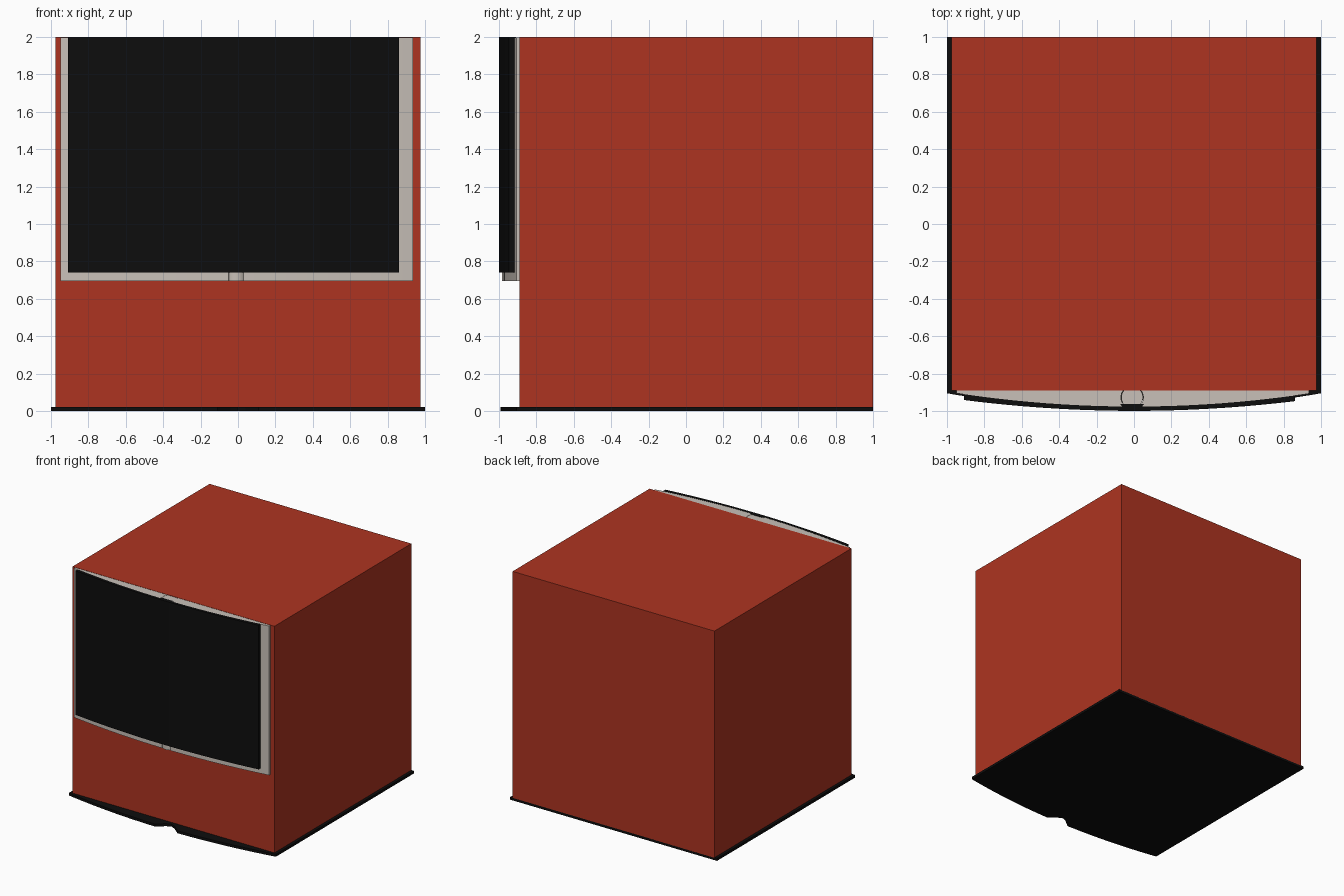
import bpy, bmesh, math

if "Cube" in bpy.data.objects:
    bpy.data.objects.remove(bpy.data.objects["Cube"])


def material(name, rgb):
    m = bpy.data.materials.new(name)
    m.diffuse_color = (*rgb, 1)
    m.use_nodes = True
    m.node_tree.nodes["Principled BSDF"].inputs["Base Color"].default_value = m.diffuse_color
    return m


RED = material("red", (0.42, 0.034, 0.015))
BEIGE = material("warm grey", (0.58, 0.53, 0.48))
BLACK = material("black", (0.004, 0.004, 0.004))


def prism(name, outline, z0, z1, mat):
    """Extrude a flat outline (x, y) from z0 to z1."""
    bm = bmesh.new()
    face = bm.faces.new([bm.verts.new((x, y, z0)) for x, y in outline])
    top = bmesh.ops.extrude_face_region(bm, geom=[face])["geom"]
    bmesh.ops.translate(bm, vec=(0, 0, z1 - z0),
                        verts=[v for v in top if isinstance(v, bmesh.types.BMVert)])
    bmesh.ops.recalc_face_normals(bm, faces=bm.faces)
    me = bpy.data.meshes.new(name)
    bm.to_mesh(me)
    bm.free()
    me.materials.append(mat)
    ob = bpy.data.objects.new(name, me)
    bpy.context.collection.objects.link(ob)
    return ob


def bow(x0, x1, y_mid, bulge, n=24):
    """Points along a shallow bowed front, bulge is the setback at x = +-1."""
    xs = [x0 + (x1 - x0) * i / n for i in range(n + 1)]
    return [(x, y_mid + bulge * x * x) for x in xs]


def arc(cx, cy, r, a0, a1, n):
    return [(cx + r * math.cos(math.radians(a0 + (a1 - a0) * i / n)),
             cy + r * math.sin(math.radians(a0 + (a1 - a0) * i / n)))
            for i in range(n + 1)]


# main cabinet
prism("cabinet", [(-0.975, -0.89), (0.975, -0.89), (0.975, 1), (-0.975, 1)],
      0.02, 2.0, RED)

# base plate with bowed front and a cut-out in the middle
notch = [(-0.04, -0.935), (0, -0.916), (0.04, -0.935)]
prism("base_plate",
      bow(-1, -0.11, -0.992, 0.087) + notch + bow(0.11, 1, -0.992, 0.087)
      + [(1, 1), (-1, 1)], 0, 0.022, BLACK)

# bowed backing panel with a round vertical groove opening to the front
cx, cy, r = -0.01, -0.927, 0.06
groove = arc(cx, cy, r, 230, -50, 24)
prism("backing_panel",
      bow(-0.95, -0.05, -0.977, 0.08, 16) + groove
      + bow(0.03, 0.935, -0.977, 0.08, 16) + [(0.935, -0.889), (-0.95, -0.889)],
      0.695, 1.998, BEIGE)

# round core filling the groove
core = prism("groove_core", arc(cx, cy, r - 0.002, 0, 345, 23), 0.695, 1.997, BEIGE)

# black screen panel in front of the backing
front = bow(-0.91, 0.862, -0.999, 0.07, 32)
back = bow(-0.91, 0.862, -0.976, 0.08, 32)
screen = prism("screen_panel", front + back[::-1], 0.742, 2.0, BLACK)

# tapered rib behind the screen that sits in the groove mouth
prism("screen_rib", [(-0.055, -0.985), (0.035, -0.985), (0.055, -0.962), (-0.075, -0.962)],
      0.742, 2.0, BLACK)

for ob in (core, screen):
    bpy.ops.object.select_all(action='DESELECT')
    bpy.context.view_layer.objects.active = ob
    ob.select_set(True)
    bpy.ops.object.shade_smooth_by_angle(angle=math.radians(30))
